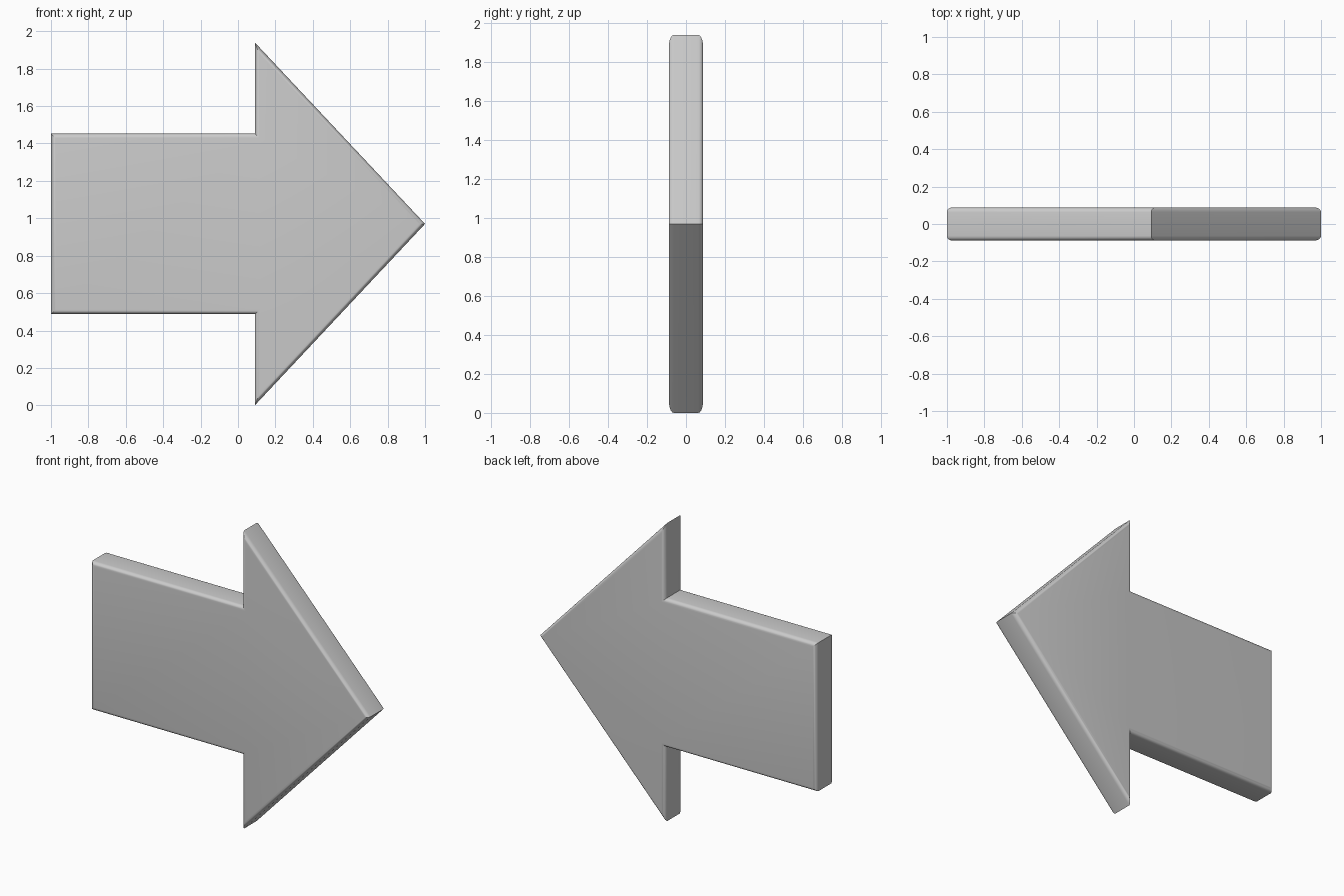
import bpy, bmesh

if "Cube" in bpy.data.objects:
    bpy.data.objects.remove(bpy.data.objects["Cube"])

HALF = 0.088      # half thickness
MID = 0.97        # height of the arrow axis
ROUND = 0.025     # rim rounding

# Arrow outline: upper half, mirrored about the axis
upper = [(1.0, 0.0), (0.09, 0.97), (0.09, 0.483), (-1.0, 0.483)]
outline = upper + [(x, -z) for x, z in reversed(upper[1:])]

# Extrude the outline through the thickness
bm = bmesh.new()
front = bm.faces.new([bm.verts.new((x, -HALF, MID + z)) for x, z in outline])
ext = bmesh.ops.extrude_face_region(bm, geom=[front], use_keep_orig=True)
bmesh.ops.translate(bm, vec=(0, 2 * HALF, 0),
                    verts=[g for g in ext["geom"] if isinstance(g, bmesh.types.BMVert)])
bmesh.ops.recalc_face_normals(bm, faces=bm.faces)

# Round the front and back rims, leaving the outline corners sharp
rims = [e for e in bm.edges if abs(e.verts[0].co.y - e.verts[1].co.y) < 1e-5]
bmesh.ops.bevel(bm, geom=rims, offset=ROUND, offset_type='OFFSET', segments=5,
                profile=0.5, affect='EDGES', clamp_overlap=True)
bmesh.ops.recalc_face_normals(bm, faces=bm.faces)

mesh = bpy.data.meshes.new("arrow")
bm.to_mesh(mesh)
bm.free()
arrow = bpy.data.objects.new("arrow", mesh)
bpy.context.collection.objects.link(arrow)

# Smooth rims, crisp corners
bpy.context.view_layer.objects.active = arrow
arrow.select_set(True)
bpy.ops.object.shade_smooth_by_angle(angle=0.6)
